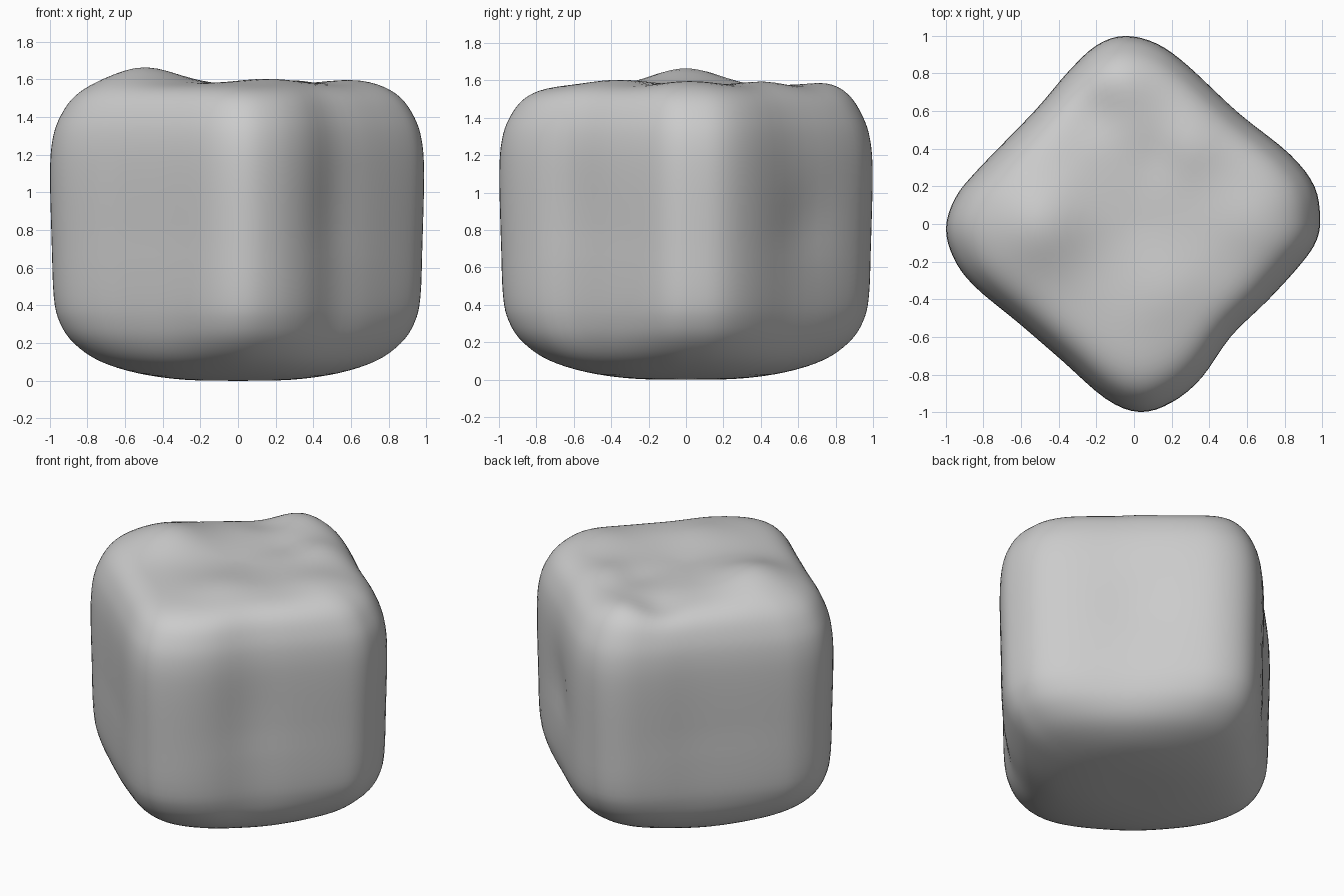
import bpy, bmesh, math
from mathutils import Vector

if "Cube" in bpy.data.objects:
    bpy.data.objects.remove(bpy.data.objects["Cube"])

# Plan outline of the widest section, counter-clockwise from the right corner
OUTLINE = [(0.99, 0.03), (0.96, 0.2), (0.83, 0.37), (0.56, 0.59), (0.29, 0.84), (0.12, 0.96),
           (-0.05, 1.0), (-0.2, 0.95), (-0.35, 0.81), (-0.53, 0.6), (-0.83, 0.29),
           (-0.95, 0.14), (-1.0, -0.02), (-0.96, -0.18), (-0.85, -0.33), (-0.61, -0.53),
           (-0.39, -0.72), (-0.15, -0.93), (0.03, -1.0), (0.2, -0.95), (0.36, -0.82),
           (0.52, -0.6), (0.71, -0.41), (0.89, -0.21), (0.97, -0.09)]
# Vertical profile: (outline scale, height)
PROFILE = [(0.02, 0.0), (0.3, 0.006), (0.55, 0.04), (0.75, 0.105), (0.88, 0.2), (0.95, 0.31),
           (0.98, 0.45), (0.99, 0.75), (0.998, 1.1), (0.985, 1.28), (0.945, 1.4),
           (0.87, 1.5), (0.75, 1.555), (0.55, 1.575), (0.3, 1.575), (0.02, 1.57)]
# Soft bumps on the top: x, y, height, radius
TOP_BUMPS = [(-0.5, 0.0, 0.088, 0.25), (0.63, 0.02, 0.025, 0.2), (-0.08, 0.78, 0.035, 0.18),
             (0.15, -0.35, 0.027, 0.22), (-0.22, 0.6, -0.03, 0.15), (0.13, 0.36, -0.015, 0.14),
             (0.3, 0.42, 0.025, 0.15)]
# Soft dents in the side faces: x, y, z, depth, radius
SIDE_DENTS = [(0.48, 0.66, 0.85, 0.02, 0.2), (0.5, -0.58, 0.95, 0.008, 0.25)]


def spline(pts, steps, closed):
    """Catmull-Rom curve through the points."""
    n = len(pts)
    p = [Vector(q) for q in pts]
    get = (lambda i: p[i % n]) if closed else (lambda i: p[max(0, min(n - 1, i))])
    out = []
    for i in range(n if closed else n - 1):
        a, b, c, d = (get(i + k) for k in (-1, 0, 1, 2))
        for s in range(steps):
            t = s / steps
            out.append(0.5 * (2 * b + (c - a) * t + (2 * a - 5 * b + 4 * c - d) * t * t
                              + (3 * b - a - 3 * c + d) * t ** 3))
    return out if closed else out + [p[-1]]


def ring_point(p, s, z):
    """Scale an outline point, rounding the outline towards the underside."""
    round_off = min(1.0, (1 - s) * 2) if z < 0.7 else min(1.0, 1 - s) * 0.5
    r = p.length
    q = p * s * (1 + round_off * (0.96 / r - 1))
    return shaped(q.x, q.y, z)


def shaped(x, y, z):
    """Add the top bumps and side dents to a point."""
    w = max(0.0, min(1.0, (z - 1.15) / 0.4))
    w = w * w * (3 - 2 * w)
    dz = sum(h * math.exp(-((x - bx) ** 2 + (y - by) ** 2) / (r * r))
             for bx, by, h, r in TOP_BUMPS)
    pt = Vector((x, y, z + w * dz))
    for dx, dy, dzz, depth, r in SIDE_DENTS:
        g = math.exp(-((x - dx) ** 2 + (y - dy) ** 2 + (z - dzz) ** 2) / (r * r))
        pt -= Vector((dx, dy, 0)).normalized() * depth * g
    return pt


# Rounded lumpy block, skinned from stacked rings
bm = bmesh.new()
outline = spline(OUTLINE, 4, True)
rings = [[bm.verts.new(ring_point(p, s, z)) for p in outline]
         for s, z in spline(PROFILE, 4, False)]
count = len(outline)
for low, high in zip(rings, rings[1:]):
    for i in range(count):
        j = (i + 1) % count
        bm.faces.new((low[i], low[j], high[j], high[i]))
bm.faces.new(rings[0][::-1])
bm.faces.new(rings[-1])
bmesh.ops.recalc_face_normals(bm, faces=bm.faces)

mesh = bpy.data.meshes.new("rounded_block")
bm.to_mesh(mesh)
bm.free()
for f in mesh.polygons:
    f.use_smooth = True
block = bpy.data.objects.new("rounded_block", mesh)
bpy.context.collection.objects.link(block)

# Plain grey surface
grey = bpy.data.materials.new("plain_grey")
grey.diffuse_color = (0.6, 0.6, 0.6, 1)
grey.use_nodes = True
grey.node_tree.nodes["Principled BSDF"].inputs["Base Color"].default_value = grey.diffuse_color
mesh.materials.append(grey)
